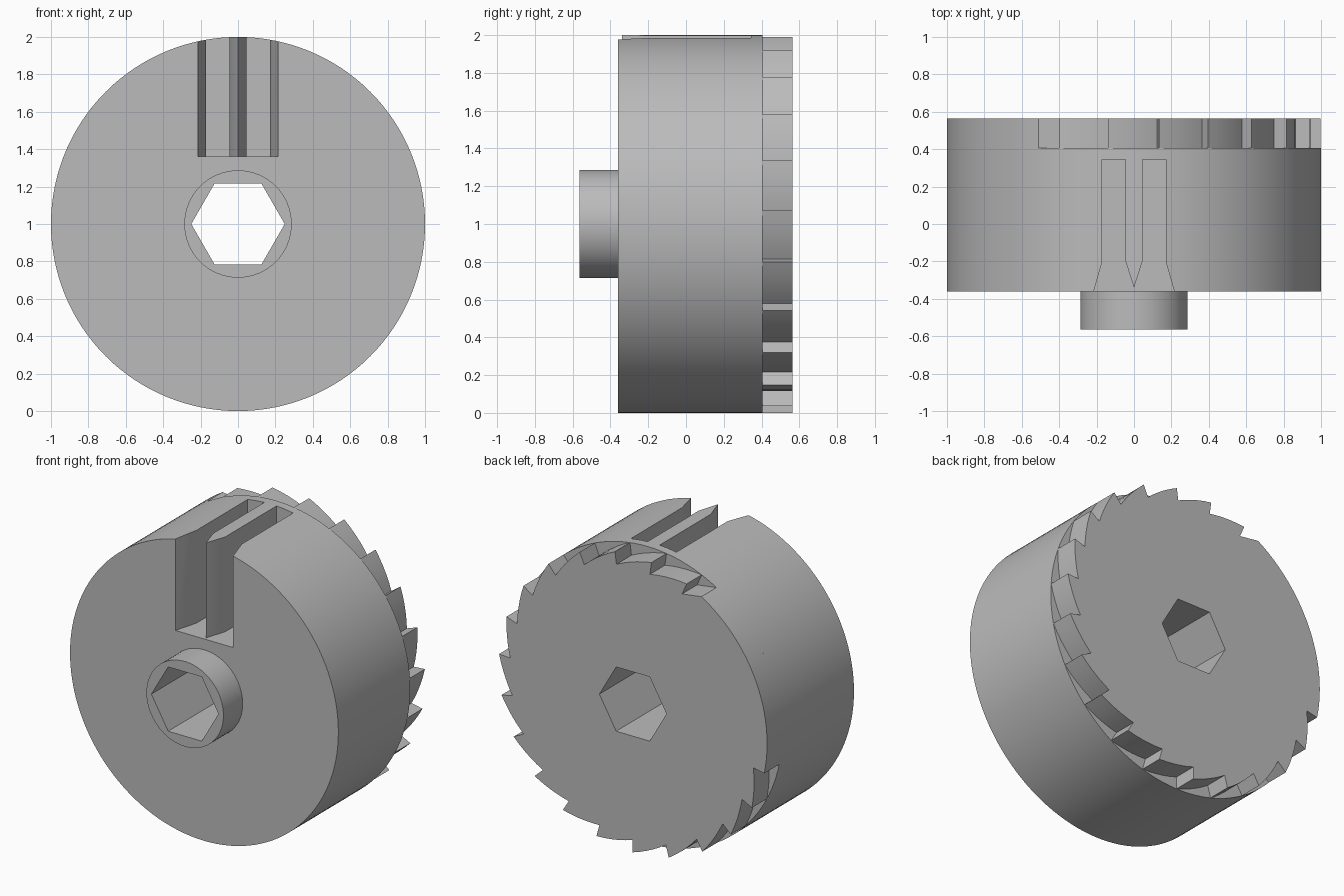
import bpy, bmesh
from math import radians, cos, sin, pi
from mathutils import Vector

AXIS_Z = 1.0                       # height of the wheel axis
FRONT, STEP, BACK = -0.36, 0.405, 0.565
PITCH, ROOT = 15.65, 0.917         # ratchet tooth spacing (degrees) and root radius
FIRST_TIP, TEETH = 113.6, 18

cube = bpy.data.objects.get("Cube")
if cube:
    bpy.data.objects.remove(cube, do_unlink=True)

grey = bpy.data.materials.new("plain grey")
grey.use_nodes = True
grey.diffuse_color = (0.5, 0.5, 0.5, 1)
grey.node_tree.nodes["Principled BSDF"].inputs["Base Color"].default_value = (0.5, 0.5, 0.5, 1)


def prism(name, points, direction):
    """Extrude a closed outline of 3D points along a direction."""
    bm = bmesh.new()
    face = bm.faces.new([bm.verts.new(p) for p in points])
    new = bmesh.ops.extrude_face_region(bm, geom=[face])["geom"]
    bmesh.ops.translate(bm, vec=Vector(direction),
                        verts=[v for v in new if isinstance(v, bmesh.types.BMVert)])
    bmesh.ops.recalc_face_normals(bm, faces=bm.faces)
    mesh = bpy.data.meshes.new(name)
    bm.to_mesh(mesh)
    bm.free()
    mesh.materials.append(grey)
    obj = bpy.data.objects.new(name, mesh)
    bpy.context.collection.objects.link(obj)
    return obj


def disc(name, polar, y0, y1):
    """Plate standing across the axis, outlined by (radius, degrees) pairs."""
    pts = [(r * cos(radians(a)), y0, AXIS_Z + r * sin(radians(a))) for r, a in polar]
    return prism(name, pts, (0, y1 - y0, 0))


def circle(radius, sides):
    return [(radius, 360 * i / sides) for i in range(sides)]


def cut(obj, cutter):
    bpy.context.view_layer.objects.active = obj
    mod = obj.modifiers.new("cut", 'BOOLEAN')
    mod.operation, mod.solver, mod.object = 'DIFFERENCE', 'EXACT', cutter
    bpy.ops.object.modifier_apply(modifier=mod.name)


# Main drum and front hub
drum = disc("drum", circle(1, 128), FRONT, STEP)
hub = disc("hub", circle(0.287, 64), -0.565, FRONT)

# Ratchet rim: plain arc, then teeth that spiral down to a radial step
outline = []
end_arc = FIRST_TIP + 360 - TEETH * PITCH
start_arc = FIRST_TIP + 7.1
arc_steps = 24
for i in range(arc_steps + 1):
    outline.append((1, start_arc + (end_arc - start_arc) * i / arc_steps))
for tooth in range(TEETH):
    base = end_arc + tooth * PITCH
    for i in range(6):
        t = i / 5
        outline.append((ROOT + (1 - ROOT) * t, base + PITCH * t))
outline.append((ROOT, FIRST_TIP + 360))
ratchet = disc("ratchet_rim", outline, STEP, BACK)

# Hexagonal bore through everything
bore = disc("bore_cutter", circle(0.25, 6), -1, 1)
for part in (drum, hub, ratchet):
    cut(part, bore)

# Twin slots with flared mouths, leaving a pointed divider between them
half = [(0, -0.34), (0.045, -0.2), (0.045, 0.345), (0.17, 0.345),
        (0.17, -0.2), (0.215, FRONT), (0.215, -0.5)]
slot_outline = half + [(-x, y) for x, y in reversed(half[1:])]
slots = prism("slot_cutter", [(x, y, 1.36) for x, y in slot_outline], (0, 0, 1))
cut(drum, slots)

for helper in (bore, slots):
    bpy.data.objects.remove(helper, do_unlink=True)

# Smooth the round walls, keep the corners crisp
for part in (drum, hub, ratchet):
    bpy.ops.object.select_all(action='DESELECT')
    part.select_set(True)
    bpy.context.view_layer.objects.active = part
    bpy.ops.object.shade_smooth_by_angle(angle=radians(25))
